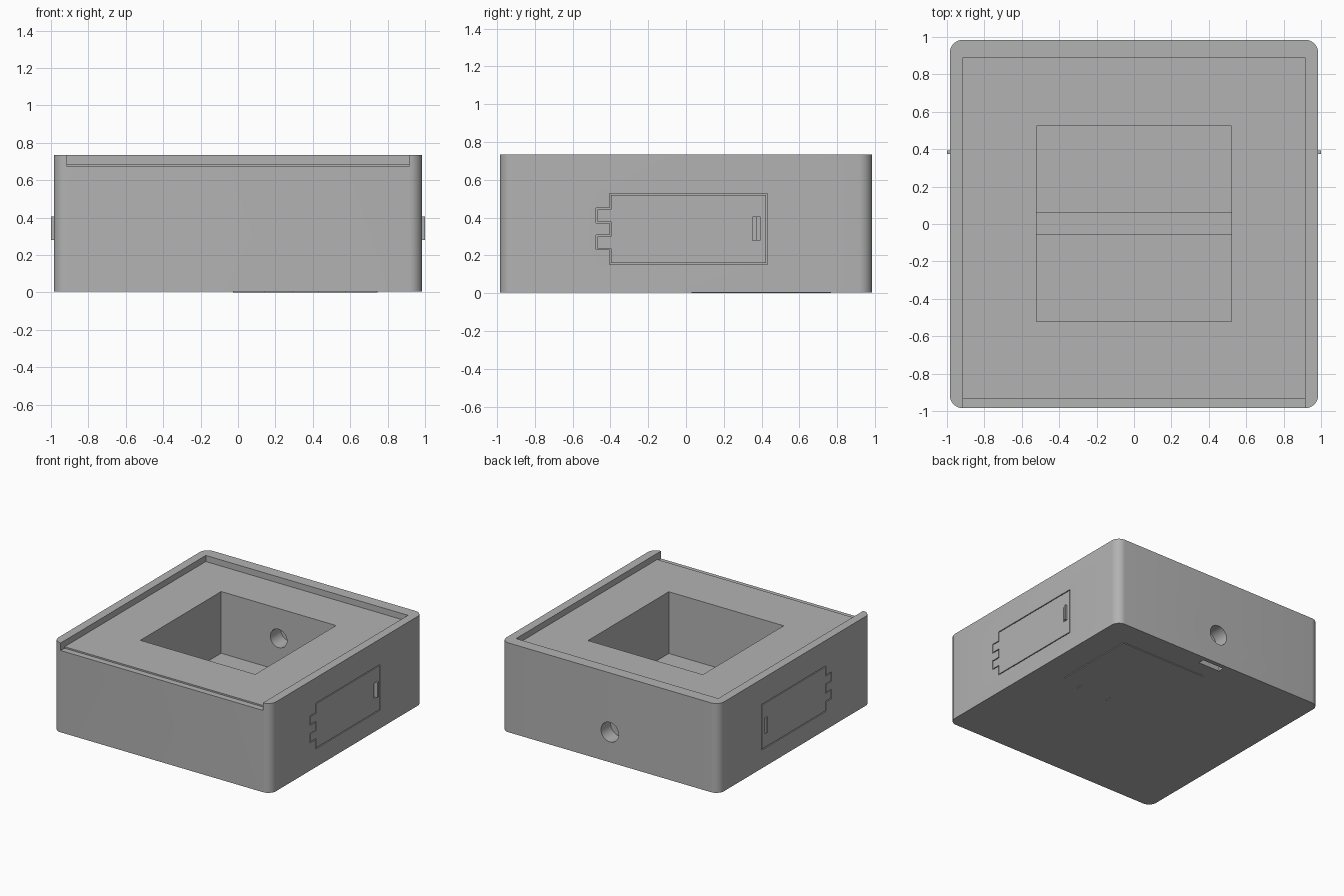
import bpy, bmesh, math

if "Cube" in bpy.data.objects:
    bpy.data.objects.remove(bpy.data.objects["Cube"])

S = 0.985          # half width of the case
BASE, TOP = 0.004, 0.735

grey = bpy.data.materials.new("plain grey")
grey.diffuse_color = (0.45, 0.45, 0.45, 1)
grey.use_nodes = True
grey.node_tree.nodes["Principled BSDF"].inputs["Base Color"].default_value = grey.diffuse_color


def prism(name, pts, place, d0, d1):
    """Extrude a 2D outline from depth d0 to d1; place maps (u, v, d) to xyz."""
    bm = bmesh.new()
    low = [bm.verts.new(place(u, v, d0)) for u, v in pts]
    high = [bm.verts.new(place(u, v, d1)) for u, v in pts]
    bm.faces.new(low)
    bm.faces.new(high)
    n = len(pts)
    for i in range(n):
        j = (i + 1) % n
        bm.faces.new((low[i], low[j], high[j], high[i]))
    bmesh.ops.recalc_face_normals(bm, faces=bm.faces[:])
    me = bpy.data.meshes.new(name)
    bm.to_mesh(me)
    bm.free()
    me.materials.append(grey)
    ob = bpy.data.objects.new(name, me)
    bpy.context.collection.objects.link(ob)
    return ob


def upright(u, v, d):
    return (u, v, d)


def facing_back(u, v, d):
    return (u, d, v)


def box(name, x0, x1, y0, y1, z0, z1):
    return prism(name, [(x0, y0), (x1, y0), (x1, y1), (x0, y1)], upright, z0, z1)


def cut(target, cutter):
    cutter.hide_render = True
    mod = target.modifiers.new("cut", 'BOOLEAN')
    mod.operation, mod.solver, mod.object = 'DIFFERENCE', 'EXACT', cutter
    bpy.context.view_layer.objects.active = target
    bpy.ops.object.modifier_apply(modifier=mod.name)
    bpy.data.objects.remove(cutter)


def circle(cx, cz, r, n=32):
    return [(cx + r * math.cos(2 * math.pi * i / n),
             cz + r * math.sin(2 * math.pi * i / n)) for i in range(n)]


def door_outline(u0, u1, w, tab, k, g):
    """Hatch with two hinge tabs; k scales the tab spacing, g shrinks it."""
    a, b = 0.032 * k + g, 0.11 * k - g
    e, t = u0 + g, u0 - tab + g
    return [(u1 - g, -w + g), (u1 - g, w - g), (e, w - g), (e, b), (t, b),
            (t, a), (e, a), (e, -a), (t, -a), (t, -b), (e, -b), (e, -w + g)]


def rect(u0, u1, v0, v1):
    return [(u0, v0), (u1, v0), (u1, v1), (u0, v1)]


# case with rounded upright corners
R = 0.07
outline = []
for q, (sx, sy) in enumerate([(1, 1), (-1, 1), (-1, -1), (1, -1)]):
    for i in range(9):
        a = math.pi / 2 * (q + i / 8)
        outline.append((sx * (S - R) + R * math.cos(a), sy * (S - R) + R * math.sin(a)))
case = prism("case", outline, upright, BASE, TOP)

# tray for the lid, open at the front, with a lower front lip
cut(case, box("tray_cutter", -0.915, 0.915, -1.1, 0.89, 0.685, 0.9))
cut(case, box("lip_cutter", -0.915, 0.915, -1.1, -0.935, 0.673, 0.8))

# square well with a shallow channel across its floor
cut(case, box("well_cutter", -0.52, 0.52, -0.52, 0.525, 0.18, 0.9))
cut(case, box("channel_cutter", -0.52, 0.52, -0.055, 0.062, 0.165, 0.3))

# round cable holes in the back wall and in the well
cut(case, prism("cable_hole_cutter", circle(0, 0.25, 0.08), facing_back, 0.86, 1.1))
cut(case, prism("well_hole_cutter", circle(0, 0.44, 0.075), facing_back, 0.4, 0.66))

# slot under the back edge
cut(case, box("slot_cutter", -0.075, 0.12, 0.90, 0.95, -0.1, 0.08))

# side hatches with latch slots and thumb catches
for side, s in (("right", 1), ("left", -1)):
    def on_side(u, v, d, s=s):
        return (s * (S + d), u, 0.34 + v)
    shape = (-0.405, 0.43, 0.187, 0.07, 1)
    cut(case, prism("hatch_cutter", door_outline(*shape, 0), on_side, -0.03, 0.1))
    door = prism(side + "_hatch", door_outline(*shape, 0.007), on_side, -0.031, 0)
    cut(door, prism("latch_cutter", rect(0.352, 0.395, -0.062, 0.062), on_side, -0.02, 0.1))
    prism(side + "_catch", rect(0.374, 0.393, -0.06, 0.065), on_side, -0.025, 0.015)


# bottom hatch, slightly proud
def underneath(u, v, d):
    return (0.36 + v, u, BASE - d)


shape = (0.08, 0.77, 0.39, 0.055, 2)
cut(case, prism("hatch_cutter", door_outline(*shape, 0), underneath, -0.03, 0.1))
prism("bottom_hatch", door_outline(*shape, 0.003), underneath, -0.031, BASE)

# smooth only the rounded corners and holes
for ob in bpy.context.scene.objects:
    ob.select_set(ob.name == "case")
bpy.context.view_layer.objects.active = case
bpy.ops.object.shade_smooth_by_angle(angle=math.radians(30))
